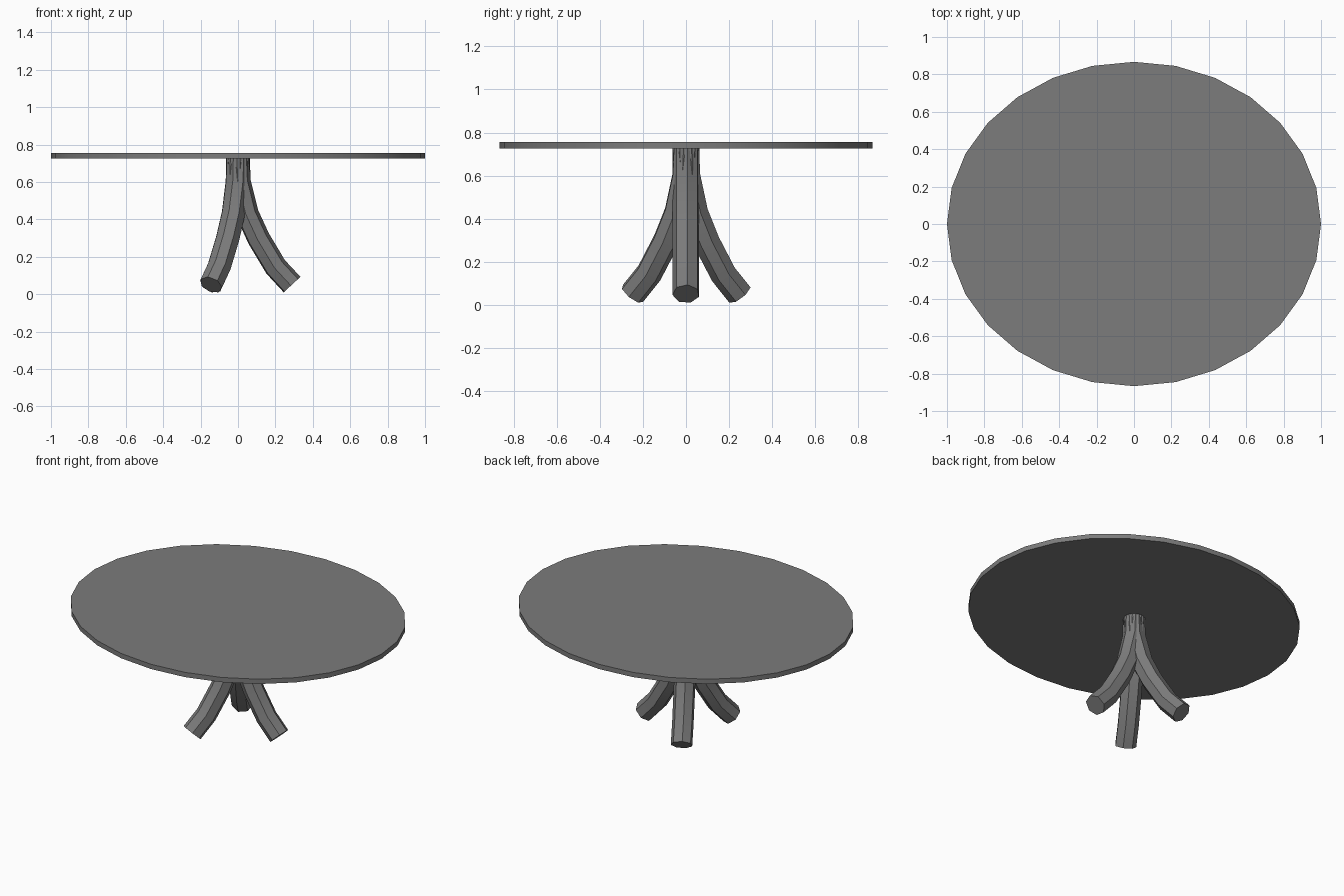
import bpy, bmesh
from math import radians, sin, cos, tau
from mathutils import Vector

cube = bpy.data.objects.get("Cube")
if cube:
    bpy.data.objects.remove(cube, do_unlink=True)

# Single dark grey finish
grey = bpy.data.materials.new("dark_grey")
grey.use_nodes = True
colour = (0.2, 0.2, 0.2, 1)
grey.diffuse_color = colour
grey.node_tree.nodes["Principled BSDF"].inputs["Base Color"].default_value = colour


def finish(obj, name):
    obj.name = name
    obj.data.materials.append(grey)
    bpy.ops.object.select_all(action='DESELECT')
    obj.select_set(True)
    bpy.context.view_layer.objects.active = obj
    bpy.ops.object.shade_smooth_by_angle(angle=radians(30))


# Oval table top
bpy.ops.mesh.primitive_cylinder_add(vertices=28, radius=1, depth=0.03,
                                    location=(0, 0, 0.74))
top = bpy.context.object
top.scale.y = 0.867
bpy.ops.object.transform_apply(location=True, rotation=True, scale=True)
finish(top, "table_top")

# Curved leg centreline as (outward distance, height)
PATH = [(0, 0.73), (0.006, 0.6), (0.048, 0.43), (0.11, 0.295),
        (0.2, 0.145), (0.288, 0.05)]
SIDES, RADIUS, TWIST = 7, 0.063, radians(-71)


def make_leg(name, angle):
    bm = bmesh.new()
    pts = [Vector((d, 0, h)) for d, h in PATH]
    rings = []
    for i, p in enumerate(pts):
        tangent = (pts[min(i + 1, len(pts) - 1)] - pts[max(i - 1, 0)]).normalized()
        side = Vector((0, 1, 0))
        up = side.cross(tangent) * -1
        rings.append([bm.verts.new(p + RADIUS * (side * cos(a) + up * sin(a)))
                      for a in (TWIST + tau * k / SIDES for k in range(SIDES))])
    for r, s in zip(rings, rings[1:]):
        for k in range(SIDES):
            n = (k + 1) % SIDES
            bm.faces.new((r[k], r[n], s[n], s[k]))
    bm.faces.new(rings[0])
    bm.faces.new(rings[-1])
    bmesh.ops.recalc_face_normals(bm, faces=bm.faces)
    mesh = bpy.data.meshes.new(name)
    bm.to_mesh(mesh)
    bm.free()
    obj = bpy.data.objects.new(name, mesh)
    bpy.context.collection.objects.link(obj)
    obj.rotation_euler.z = radians(angle)
    finish(obj, name)


# Three legs spread evenly
for name, angle in (("left_leg", 0), ("back_right_leg", 120),
                    ("front_right_leg", 240)):
    make_leg(name, angle)
